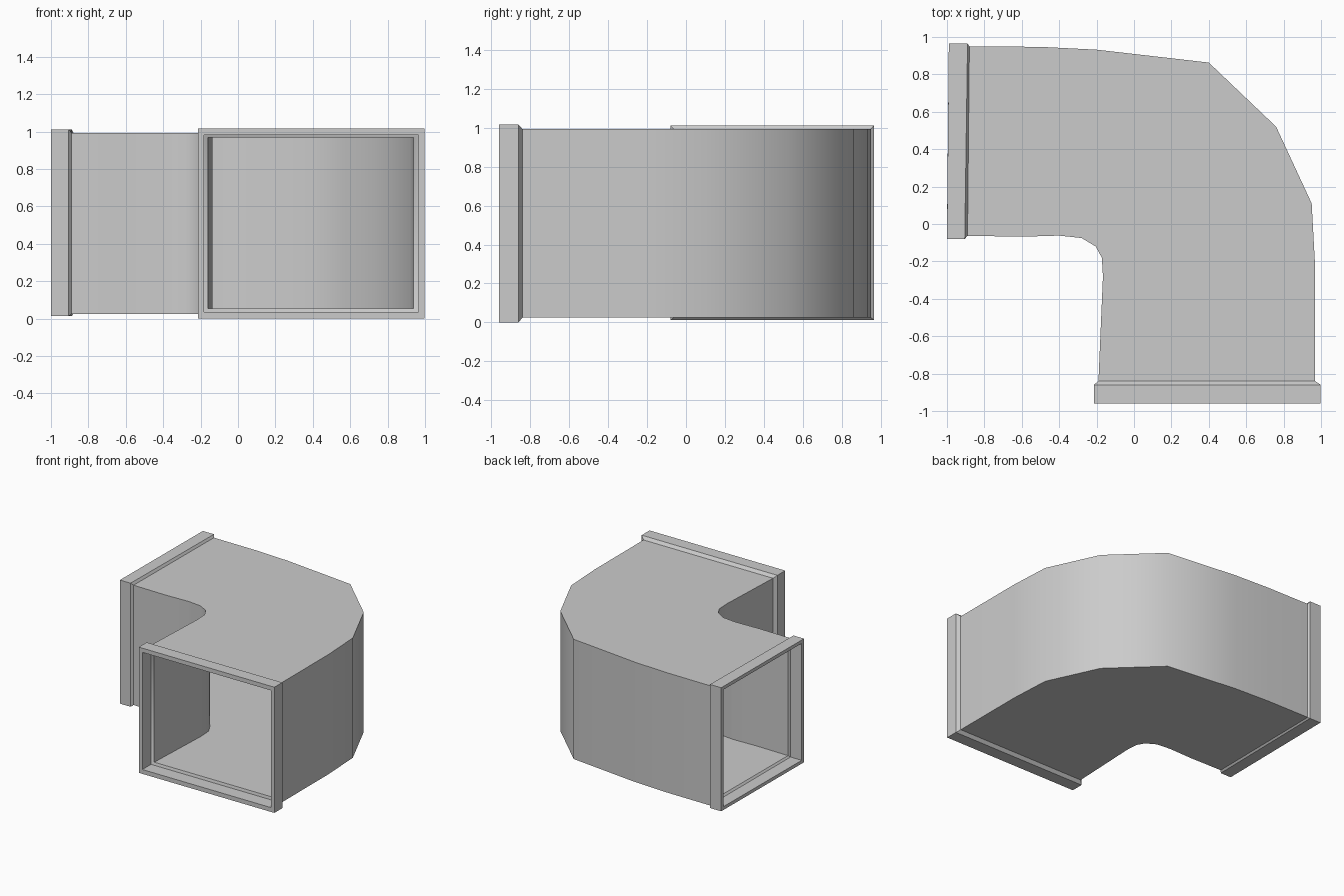
import bpy, bmesh, math
from mathutils import Vector

if "Cube" in bpy.data.objects:
    bpy.data.objects.remove(bpy.data.objects["Cube"])

# Each section is (outer-bend x, y, inner-bend x, y, z bottom, z top)
WALL = 0.03

# Plan outlines of the elbow wall, from the left mouth to the front mouth
outer_bend = [(-.88, .95), (-.5, .947), (-.2, .932), (.4, .863),
              (.76, .52), (.95, .11), (.968, -.22), (.968, -.84)]
inner_bend = [(-.89, -.063), (-.6, -.068), (-.4, -.062), (-.28, -.075),
              (-.205, -.12), (-.172, -.18), (-.166, -.28), (-.19, -.84)]


def offset(points, distance):
    """Shift a polyline sideways (positive = right of travel)."""
    result = []
    for i, p in enumerate(points):
        p = Vector(p)
        dirs = []
        if i > 0:
            dirs.append((p - Vector(points[i - 1])).normalized())
        if i < len(points) - 1:
            dirs.append((Vector(points[i + 1]) - p).normalized())
        t = sum(dirs, Vector((0, 0))).normalized()
        step = distance / t.dot(dirs[0])
        result.append((p.x + t.y * step, p.y - t.x * step))
    return result


def sections(outer, inner, z0, z1):
    return [(*a, *b, z0, z1) for a, b in zip(outer, inner)]


# Duct wall, outside and inside
outside = sections(outer_bend, inner_bend, .025, .993)
inside = sections(offset(outer_bend, WALL), offset(inner_bend, -WALL), .055, .968)

# Left collar: outer lip with chamfer, then its stepped socket
left_outer = [(-.99, .965, -1.0, -.08, .013, 1.012),
              (-.89, .965, -.905, -.08, .013, 1.012)]
left_socket = [(-.895, .937, -.9, -.05, .04, .985),
               (-.99, .937, -1.0, -.05, .04, .985)]

# Front collar: outer lip with chamfer, then its stepped socket
front_outer = [(.998, -.86, -.215, -.86, 0, 1.016),
               (.998, -.96, -.215, -.96, 0, 1.016)]
front_socket = [(.966, -.96, -.183, -.96, .035, .982),
                (.966, -.85, -.183, -.85, .035, .982)]

rings = (left_outer + outside + front_outer
         + front_socket + inside[::-1] + left_socket)

# Loft the rectangular sections into one closed, hollow shell
bm = bmesh.new()
loops = []
for px, py, qx, qy, z0, z1 in rings:
    loops.append([bm.verts.new(c) for c in
                  ((px, py, z0), (px, py, z1), (qx, qy, z1), (qx, qy, z0))])
for i, a in enumerate(loops):
    b = loops[(i + 1) % len(loops)]
    for k in range(4):
        j = (k + 1) % 4
        bm.faces.new((a[k], a[j], b[j], b[k]))
bmesh.ops.recalc_face_normals(bm, faces=bm.faces)
mesh = bpy.data.meshes.new("duct_elbow")
bm.to_mesh(mesh)
bm.free()
duct = bpy.data.objects.new("duct_elbow", mesh)
bpy.context.collection.objects.link(duct)
bpy.context.view_layer.objects.active = duct
duct.select_set(True)
bpy.ops.object.shade_smooth_by_angle(angle=math.radians(40))
